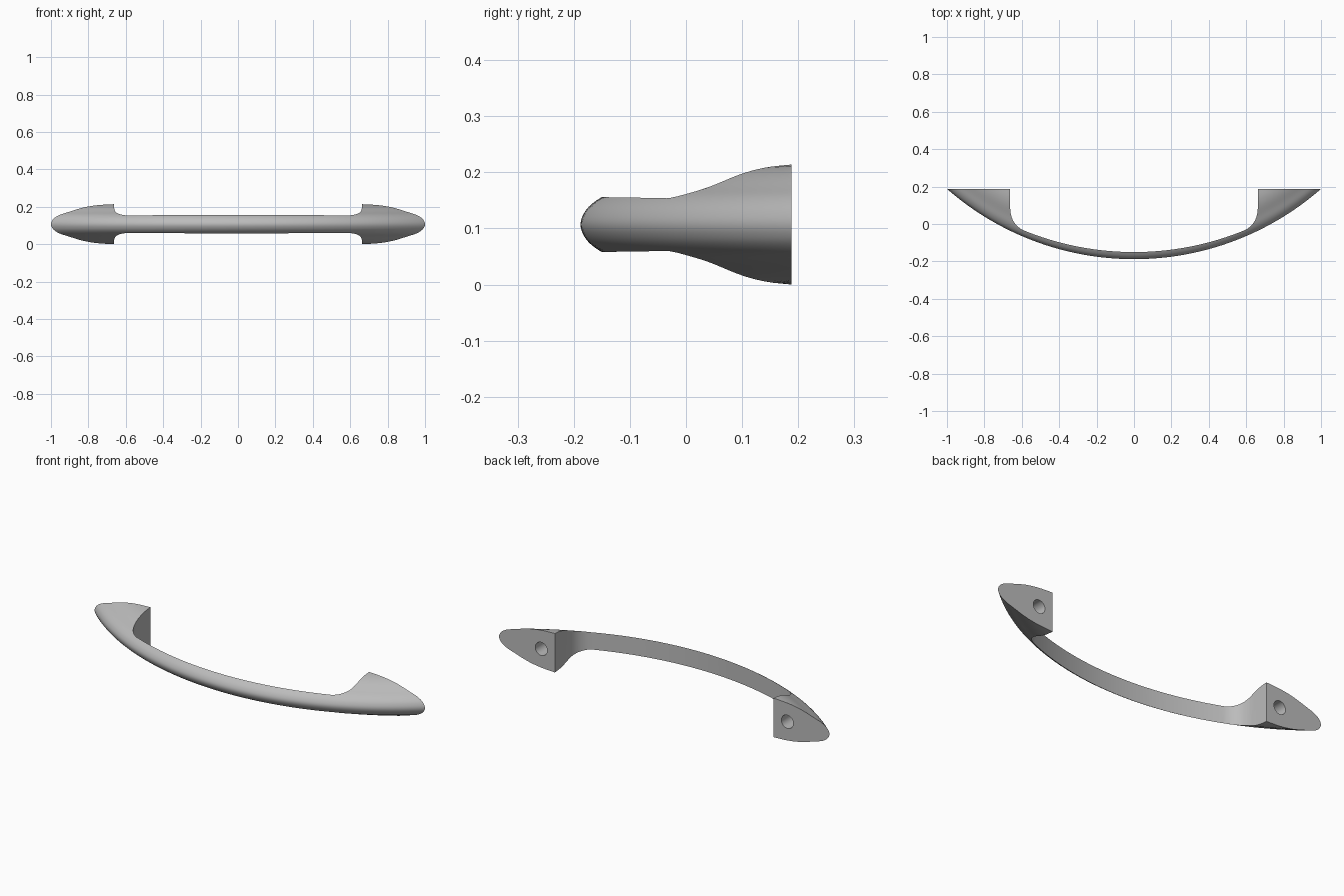
import bpy, bmesh, math
from mathutils import Matrix, Vector

cube = bpy.data.objects.get("Cube")
if cube:
    bpy.data.objects.remove(cube, do_unlink=True)

MID_Z = 0.107       # height of the symmetry plane
BACK_Y = 0.188      # mounting plane
FRONT_R = 1.518     # plan radius of the front arc
INNER_R = 1.56      # plan radius of the inner arc
WALL_X = 0.662      # inner wall of each foot

metal = bpy.data.materials.new("satin grey metal")
metal.use_nodes = True
grey = (0.5, 0.5, 0.5, 1)
metal.diffuse_color = grey
metal.node_tree.nodes["Principled BSDF"].inputs["Base Color"].default_value = grey


def make_object(name, bm):
    bmesh.ops.recalc_face_normals(bm, faces=bm.faces)
    mesh = bpy.data.meshes.new(name)
    bm.to_mesh(mesh)
    bm.free()
    obj = bpy.data.objects.new(name, mesh)
    bpy.context.collection.objects.link(obj)
    mesh.materials.append(metal)
    return obj


# Half height of the section against the square root of depth behind the front
SECTION = [(0, 0), (0.063, 0.016), (0.114, 0.03), (0.195, 0.049),
           (0.283, 0.067), (0.37, 0.091), (0.424, 0.102), (0.474, 0.107)]


def half_height(depth):
    s = math.sqrt(max(depth, 0))
    if s >= SECTION[-1][0]:
        return SECTION[-1][1]

    def slope(i):
        a, b = SECTION[max(i - 1, 0)], SECTION[min(i + 1, len(SECTION) - 1)]
        return (b[1] - a[1]) / (b[0] - a[0])

    i = max(k for k in range(len(SECTION) - 1) if SECTION[k][0] <= s)
    (s0, h0), (s1, h1) = SECTION[i], SECTION[i + 1]
    w = s1 - s0
    t = (s - s0) / w
    return (h0 * (1 + 2 * t) * (1 - t) ** 2 + slope(i) * w * t * (1 - t) ** 2
            + h1 * t * t * (3 - 2 * t) + slope(i + 1) * w * t * t * (t - 1))


def front_y(x):
    return FRONT_R - BACK_Y - math.sqrt(FRONT_R ** 2 - x * x)


# Full bow: sections lofted along x, from the rounded front to the flat back
COLS, ROWS = 96, 26
bm = bmesh.new()
rings = []
for c in range(COLS + 1):
    x = math.sin(math.pi * (c / COLS - 0.5))
    depth = max(BACK_Y - front_y(x), 0)
    ring = []
    for k in range(-ROWS, ROWS + 1):
        d = depth * abs(k / ROWS) ** 2.2
        z = MID_Z + math.copysign(half_height(d), k)
        ring.append(bm.verts.new((x, front_y(x) + d, z)))
    rings.append(ring)
for a, b in zip(rings, rings[1:]):
    for k in range(len(a)):
        j = (k + 1) % len(a)
        bm.faces.new((a[k], a[j], b[j], b[k]))
bmesh.ops.remove_doubles(bm, verts=bm.verts, dist=0.00001)
handle = make_object("pull_handle", bm)

# Hand opening: inner arc, blended by a fillet into the foot walls
half = []
for i in range(25):
    x = 0.59 * i / 24
    half.append((x, INNER_R - 0.15 - math.sqrt(INNER_R ** 2 - x * x)))
p0, p1, p2 = Vector(half[-1]), Vector((WALL_X, 0)), Vector((WALL_X, 0.09))
for i in range(1, 13):
    t = i / 12
    half.append(tuple(p0 * (1 - t) ** 2 + p1 * 2 * t * (1 - t) + p2 * t * t))
half.append((WALL_X, 0.4))
outline = [(-x, y) for x, y in reversed(half[1:])] + half
bm = bmesh.new()
face = bm.faces.new([bm.verts.new((x, y, -0.2)) for x, y in outline])
top = bmesh.ops.extrude_face_region(bm, geom=[face])["geom"]
bmesh.ops.translate(bm, vec=(0, 0, 0.6),
                    verts=[v for v in top if isinstance(v, bmesh.types.BMVert)])
cutters = [make_object("opening_cutter", bm)]

# Blind screw holes in the back of both feet
for side, label in ((1, "left"), (-1, "right")):
    bm = bmesh.new()
    place = Matrix.Translation((side * 0.745, BACK_Y, MID_Z)) @ Matrix.Rotation(math.pi / 2, 4, "X")
    bmesh.ops.create_cone(bm, cap_ends=True, segments=32, radius1=0.036,
                          radius2=0.036, depth=0.2, matrix=place)
    cutters.append(make_object(label + "_screw_hole_cutter", bm))

bpy.ops.object.select_all(action="DESELECT")
bpy.context.view_layer.objects.active = handle
handle.select_set(True)
for cutter in cutters:
    cutter.hide_render = True
    mod = handle.modifiers.new(cutter.name, "BOOLEAN")
    mod.operation = "DIFFERENCE"
    mod.solver = "EXACT"
    mod.object = cutter
    bpy.ops.object.modifier_apply(modifier=mod.name)
    bpy.data.objects.remove(cutter, do_unlink=True)
bpy.ops.object.shade_smooth_by_angle(angle=math.radians(30))
